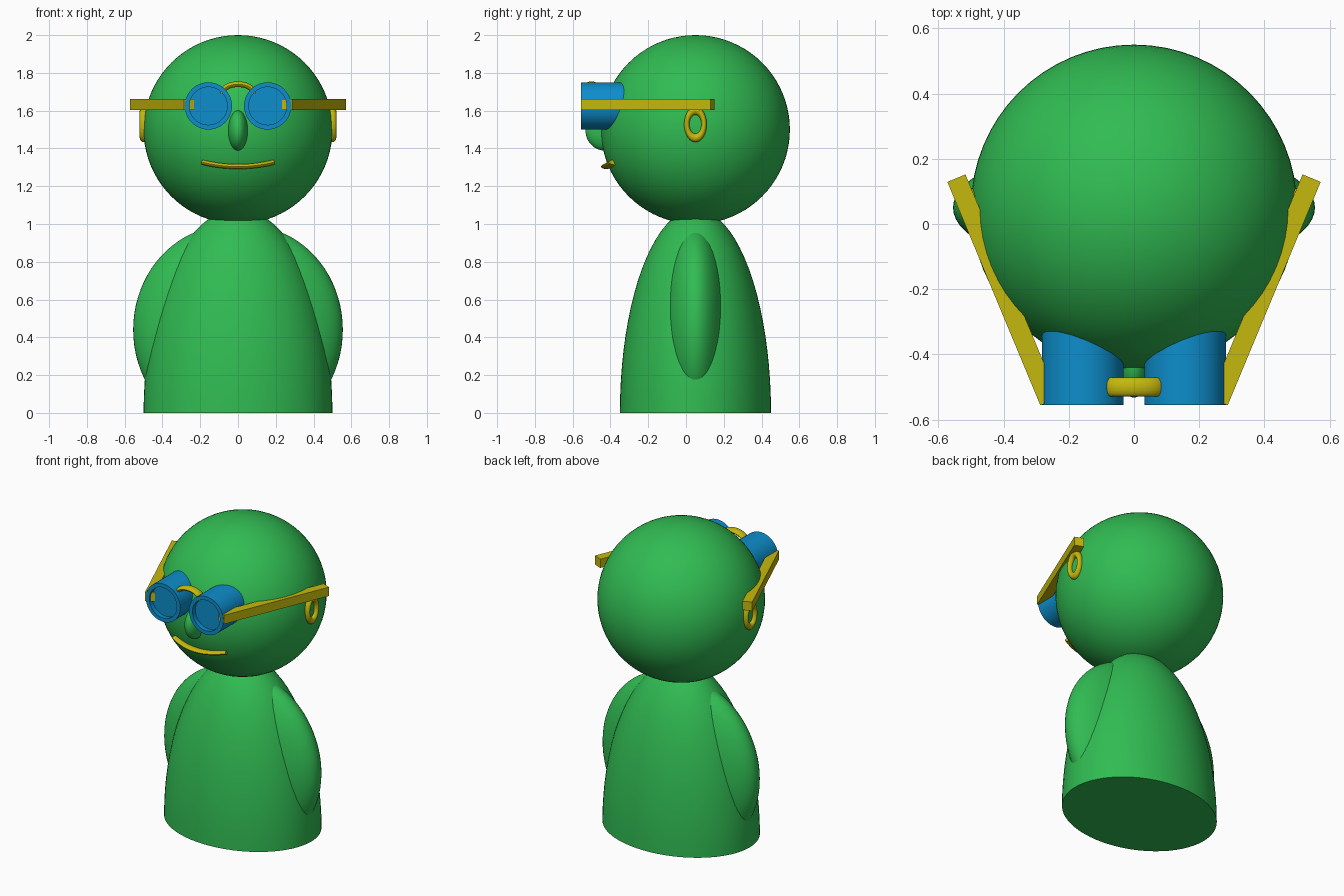
import bpy, bmesh, math
from mathutils import Matrix, Vector

if "Cube" in bpy.data.objects:
    bpy.data.objects.remove(bpy.data.objects["Cube"])


def material(name, rgb):
    m = bpy.data.materials.new(name)
    m.diffuse_color = (*rgb, 1)
    m.use_nodes = True
    m.node_tree.nodes["Principled BSDF"].inputs["Base Color"].default_value = m.diffuse_color
    return m


GREEN = material("green", (0.03, 0.50, 0.085))
BLUE = material("blue", (0.004, 0.27, 0.60))
YELLOW = material("yellow", (0.56, 0.48, 0.004))


def finish(name, bm, mat):
    bmesh.ops.recalc_face_normals(bm, faces=bm.faces)
    mesh = bpy.data.meshes.new(name)
    bm.to_mesh(mesh)
    bm.free()
    mesh.materials.append(mat)
    ob = bpy.data.objects.new(name, mesh)
    bpy.context.collection.objects.link(ob)
    bpy.context.view_layer.objects.active = ob
    ob.select_set(True)
    bpy.ops.object.shade_smooth_by_angle(angle=math.radians(35))
    ob.select_set(False)
    return ob


def ellipsoid(name, centre, radii, mat, floor=False):
    """Scaled sphere, optionally cut flat and capped at z = 0."""
    bm = bmesh.new()
    bmesh.ops.create_uvsphere(bm, u_segments=64, v_segments=40, radius=1)
    bmesh.ops.transform(bm, verts=bm.verts,
                        matrix=Matrix.Translation(centre) @ Matrix.Diagonal((*radii, 1)))
    if floor:
        cut = bmesh.ops.bisect_plane(bm, geom=bm.verts[:] + bm.edges[:] + bm.faces[:], dist=1e-5,
                                     plane_co=(0, 0, 0), plane_no=(0, 0, -1), clear_outer=True)
        edges = [e for e in cut["geom_cut"] if isinstance(e, bmesh.types.BMEdge)]
        bmesh.ops.contextual_create(bm, geom=edges)
    return finish(name, bm, mat)


def sweep(name, path, ry, rn, mat, closed=False, sides=16):
    """Tube with an oval section along a path; ry is its depth in y."""
    bm = bmesh.new()
    rings, n = [], len(path)
    for i, p in enumerate(path):
        a, b = (path[i - 1], path[(i + 1) % n]) if closed else (path[max(i - 1, 0)], path[min(i + 1, n - 1)])
        t = (b - a).normalized()
        side = (Vector((0, 1, 0)) - t * t.y).normalized()
        up = t.cross(side)
        rings.append([bm.verts.new(p + side * ry * math.cos(k * math.tau / sides)
                                   + up * rn * math.sin(k * math.tau / sides)) for k in range(sides)])
    for i in range(n - 1):
        for k in range(sides):
            j = (k + 1) % sides
            bm.faces.new((rings[i][k], rings[i][j], rings[i + 1][j], rings[i + 1][k]))
    bm.faces.new(rings[0])
    bm.faces.new(rings[-1])
    return finish(name, bm, mat)


def lathe(name, profile, matrix, mat, segments=48):
    """Closed (radius, height) profile spun round z, then placed."""
    bm = bmesh.new()
    rings = [[bm.verts.new((r * math.cos(i * math.tau / segments), r * math.sin(i * math.tau / segments), h))
              for i in range(segments)] for r, h in profile]
    for a, b in zip(rings, rings[1:]):
        for i in range(segments):
            j = (i + 1) % segments
            bm.faces.new((a[i], a[j], b[j], b[i]))
    if profile[0] == profile[-1]:
        bmesh.ops.remove_doubles(bm, verts=bm.verts, dist=1e-6)
    else:
        bm.faces.new(rings[0])
        bm.faces.new(rings[-1])
    bmesh.ops.transform(bm, matrix=matrix, verts=bm.verts)
    return finish(name, bm, mat)


# Body, head and nose
ellipsoid("body", (0, 0.05, 0), (0.5, 0.4, 1.08), GREEN, floor=True)
ellipsoid("head", (0, 0.05, 1.5), (0.5, 0.5, 0.5), GREEN)
ellipsoid("nose", (0, -0.43, 1.495), (0.052, 0.102, 0.106), GREEN)

# Mouth, curved round the face
steps = [i / 12 - 1 for i in range(25)]
sweep("mouth", [Vector((0.185 * t, -0.422 + 0.04 * t * t, 1.304 + 0.022 * t * t)) for t in steps],
      0.028, 0.013, YELLOW)

# Arched bridge between the lenses
sweep("bridge", [Vector((0.085 * math.sin(t * 1.57), -0.5, 1.69 + 0.05 * math.cos(t * 1.57))) for t in steps],
      0.029, 0.015, YELLOW)

ring = [(0.0725 + 0.0225 * math.cos(k * math.tau / 16), 0.0225 * math.sin(k * math.tau / 16)) for k in range(16)]
ring.append(ring[0])
for s, label in ((-1, "left"), (1, "right")):
    # Arms half sunk into the body
    ellipsoid(f"{label}_arm", (s * 0.055, 0.05, 0.44), (0.5, 0.19, 0.55), GREEN, floor=True)

    # Lens barrel with a shallow recess in front
    lathe(f"{label}_lens", [(0.125, -0.36), (0.125, 0), (0.1, 0), (0.1, -0.03)],
          Matrix.Translation((s * 0.157, -0.555, 1.625)) @ Matrix.Rotation(math.pi / 2, 4, 'X'), BLUE)

    # Oval ear ring
    lathe(f"{label}_ear", ring, Matrix.Translation((s * 0.499, 0.05, 1.528))
          @ Matrix.Diagonal((0.95, 0.63, 1, 1)) @ Matrix.Rotation(math.pi / 2, 4, 'Y'), YELLOW)

    # Straight temple bar
    bm = bmesh.new()
    bmesh.ops.create_cube(bm, size=1)
    bmesh.ops.transform(bm, verts=bm.verts, matrix=Matrix.Translation((s * 0.402, -0.202, 1.633))
                        @ Matrix.Rotation(-s * math.radians(22.6), 4, 'Z')
                        @ Matrix.Diagonal((0.06, 0.742, 0.058, 1)))
    finish(f"{label}_temple", bm, YELLOW)
